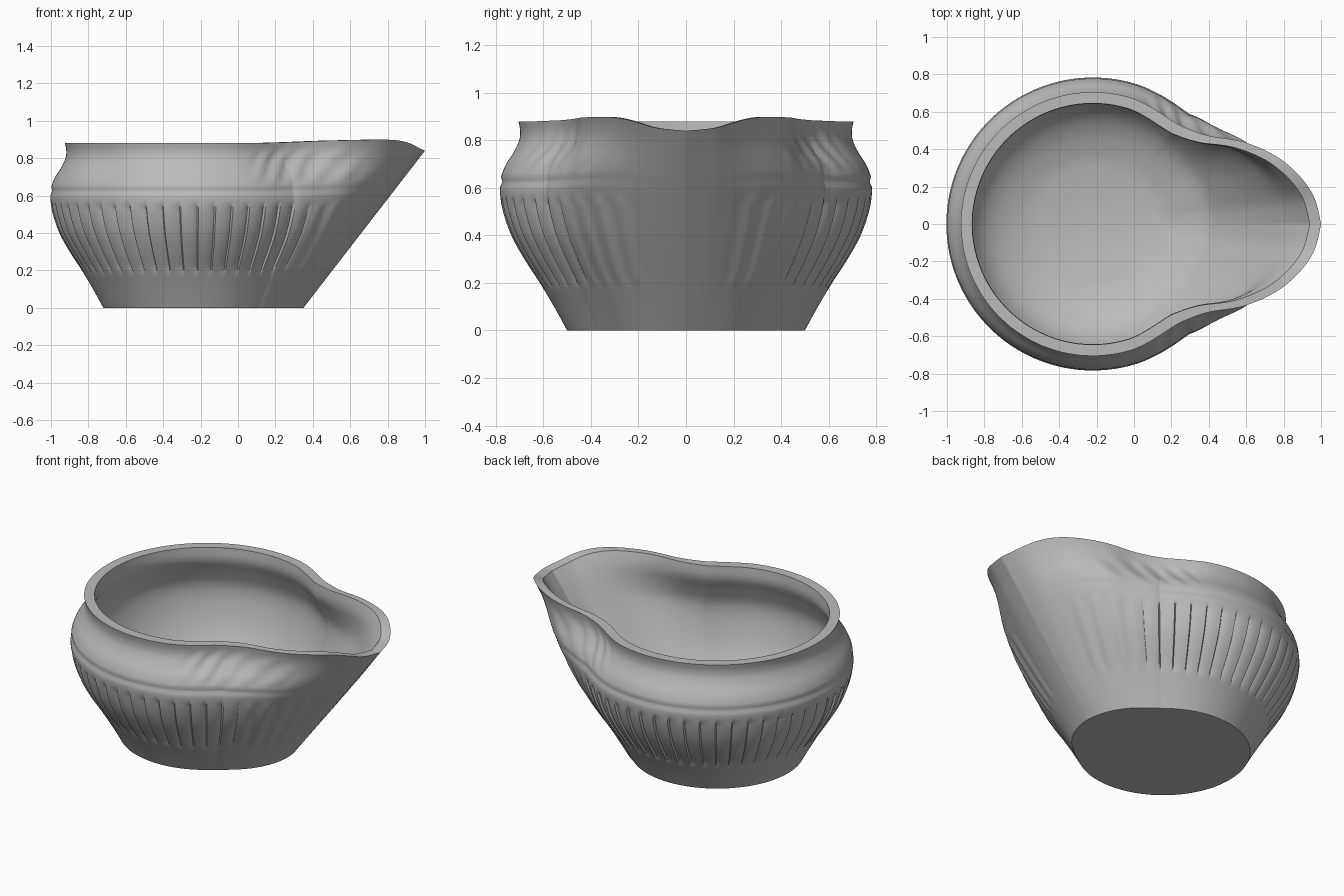
import bpy, bmesh, math

cube = bpy.data.objects.get("Cube")
if cube:
    bpy.data.objects.remove(cube, do_unlink=True)

CENTRE_X = -0.22
RIM = 0.88
FLUTES = 52
COLS = FLUTES * 12


def curve(points, x):
    """Smooth curve through (x, value) points in rising x."""
    if x <= points[0][0]:
        return points[0][1]
    if x >= points[-1][0]:
        return points[-1][1]
    last = len(points) - 1
    i = max(k for k in range(last) if points[k][0] <= x)

    def slope(k):
        a, b = points[max(k - 1, 0)], points[min(k + 1, last)]
        return (b[1] - a[1]) / (b[0] - a[0])

    (x0, y0), (x1, y1) = points[i], points[i + 1]
    h = x1 - x0
    t = (x - x0) / h
    s = 1 - t
    return (y0 * (1 + 2 * t) * s * s + y1 * (1 + 2 * s) * t * t
            + h * t * s * (slope(i) * s - slope(i + 1) * t))


def ramp(a, b, x):
    t = min(1, max(0, (x - a) / (b - a)))
    return t * t * (3 - 2 * t)


# Body radius by height, outside and inside
outer = [(0, .5), (.1, .555), (.2, .615), (.3, .68), (.4, .735), (.5, .77),
         (.57, .782), (.605, .782), (.625, .773), (.645, .778), (.7, .757),
         (.75, .725), (.8, .702), (.84, .698), (RIM, .705)]
inner = [(.08, .3), (.13, .45), (.2, .565), (.3, .64), (.45, .7),
         (.6, .72), (.72, .68), (.8, .645), (RIM, .645)]
# Spout radius by height
spout_out = [(0, .57), (RIM, 1.22)]
spout_in = [(.08, .37), (.2, .64), (RIM, 1.16)]
# Spout strength and rim height by angle from the spout, in degrees
strength = [(0, 1), (8, .93), (18, .72), (28, .43), (37, .15), (47, .01), (56, -.02), (72, 0)]
rim_height = [(0, .84), (6, .853), (12, .885), (17, .898), (28, .896), (45, .886), (65, RIM)]

columns = []
for i in range(COLS):
    a = 2 * math.pi * i / COLS
    d = abs(math.degrees(math.atan2(math.sin(a), math.cos(a))))
    p = (i % 12) / 12
    if a > math.pi:
        p = (-i % 12) / 12
    columns.append((a, d, curve(strength, d), curve(rim_height, d) / RIM, p))


def add_row(bm, z, body, spout, outside):
    r_body, r_spout = curve(body, z), curve(spout, z)
    power = .7 + .3 * ramp(.6, RIM, z)
    band = ramp(.17, .23, z) * (1 - ramp(.52, .57, z))
    neck = ramp(.64, .72, z) * (1 - ramp(.78, .86, z))
    row = []
    for a, d, w, lift, p in columns:
        w = w ** power if w > 0 else w
        r = r_body * (1 - w) + r_spout * w
        if outside:
            # Pressed flutes, softer towards the spout
            r -= band * ramp(32, 55, d) * .014 * (1 - p) ** 3
            r -= band * .004 * (1 - ramp(32, 55, d)) * ramp(8, 20, d) * math.cos(2 * math.pi * p)
            # Slanting folds on the neck beside the spout
            folds = ramp(20, 32, d) * (1 - ramp(55, 72, d))
            r += neck * folds * .005 * math.sin(math.radians(d) * 40 + z * 45)
        row.append(bm.verts.new((CENTRE_X + r * math.cos(a), r * math.sin(a), z * lift)))
    return row


# Bowl shell: up the outside, over the flat rim, down the inside
bm = bmesh.new()
rows = [add_row(bm, RIM * k / 64, outer, spout_out, True) for k in range(65)]
rows += [add_row(bm, RIM - (RIM - .08) * k / 32, inner, spout_in, False) for k in range(33)]
for low, high in zip(rows, rows[1:]):
    for i in range(COLS):
        j = (i + 1) % COLS
        bm.faces.new((low[i], low[j], high[j], high[i]))
bm.faces.new(rows[0][::-1])
bm.faces.new(rows[-1])
bmesh.ops.recalc_face_normals(bm, faces=bm.faces)

mesh = bpy.data.meshes.new("spouted_bowl")
bm.to_mesh(mesh)
bm.free()
bowl = bpy.data.objects.new("spouted_bowl", mesh)
bpy.context.collection.objects.link(bowl)

# Plain grey clay
clay = bpy.data.materials.new("grey_clay")
clay.use_nodes = True
colour = (.5, .5, .5, 1)
clay.diffuse_color = colour
shader = next(n for n in clay.node_tree.nodes if n.type == 'BSDF_PRINCIPLED')
shader.inputs["Base Color"].default_value = colour
mesh.materials.append(clay)

bpy.ops.object.select_all(action='DESELECT')
bowl.select_set(True)
bpy.context.view_layer.objects.active = bowl
bpy.ops.object.shade_smooth_by_angle(angle=math.radians(35))
